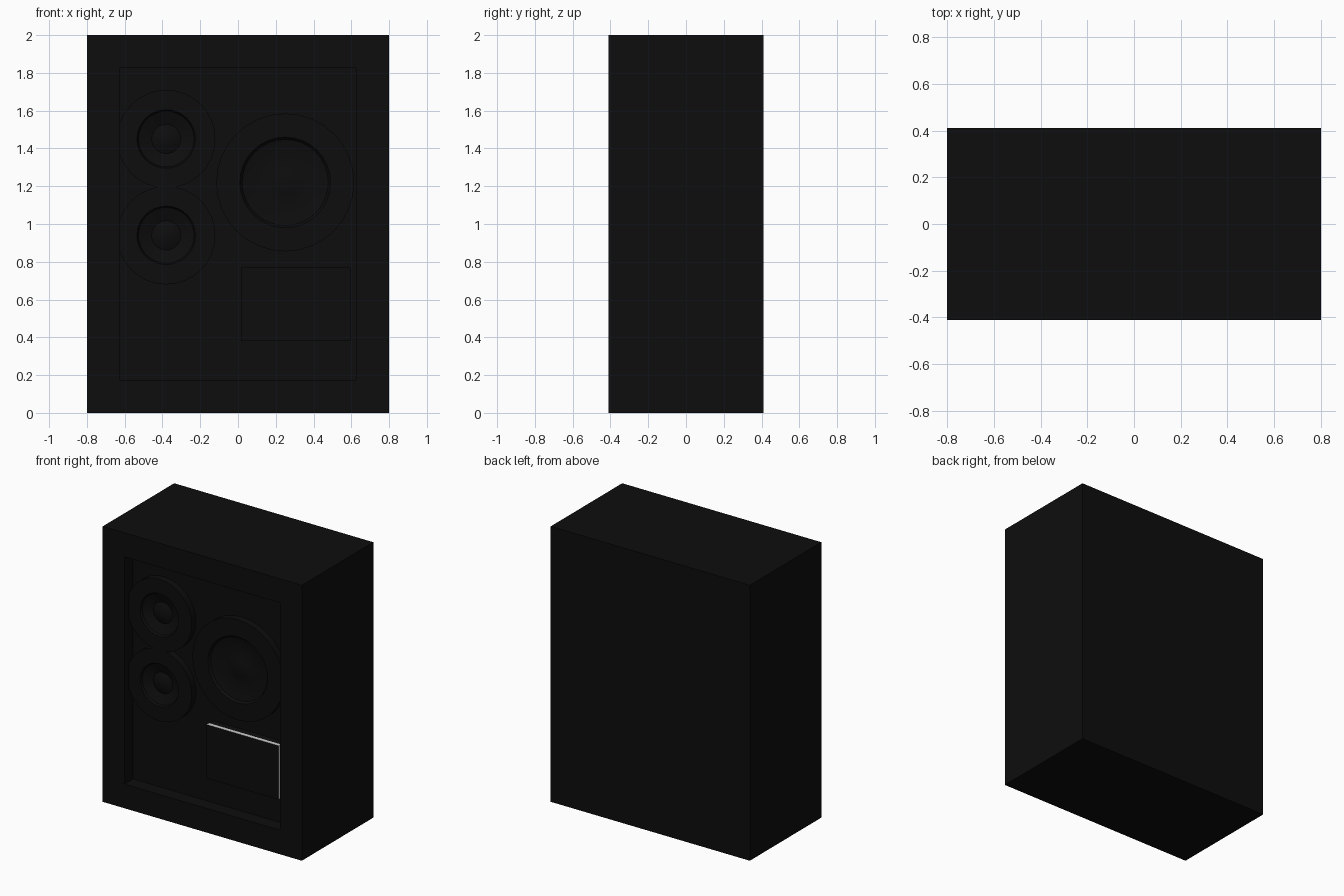
import bpy, bmesh, math

if "Cube" in bpy.data.objects:
    bpy.data.objects.remove(bpy.data.objects["Cube"])

def material(name, v):
    m = bpy.data.materials.new(name)
    m.diffuse_color = (v, v, v, 1)
    m.use_nodes = True
    m.node_tree.nodes["Principled BSDF"].inputs["Base Color"].default_value = m.diffuse_color
    return m

BLACK = material("black", 0.004)
WHITE = material("white", 0.8)

def finish(name, bm, mats):
    bmesh.ops.recalc_face_normals(bm, faces=bm.faces)
    me = bpy.data.meshes.new(name)
    bm.to_mesh(me)
    bm.free()
    for m in mats:
        me.materials.append(m)
    ob = bpy.data.objects.new(name, me)
    bpy.context.collection.objects.link(ob)
    return ob

def box_bm(x0, x1, y0, y1, z0, z1):
    bm = bmesh.new()
    bmesh.ops.create_cube(bm, size=1)
    for v in bm.verts:
        v.co = ((x0 + x1) / 2 + v.co.x * (x1 - x0),
                (y0 + y1) / 2 + v.co.y * (y1 - y0),
                (z0 + z1) / 2 + v.co.z * (z1 - z0))
    bm.normal_update()
    return bm

def front_face(bm):
    return min(bm.faces, key=lambda f: f.calc_center_median().y)

FLOOR = -0.31

# Cabinet with a recessed front panel
bm = box_bm(-0.8, 0.8, -0.41, 0.41, 0, 2)
panel = front_face(bm)
bmesh.ops.inset_region(bm, faces=[panel], thickness=0.175, use_even_offset=True)
panel = min(bm.faces, key=lambda f: (round(f.calc_center_median().y, 3), abs(f.calc_center_median().x)
                                    + abs(f.calc_center_median().z - 1)))
ret = bmesh.ops.extrude_discrete_faces(bm, faces=[panel])
floor = ret["faces"][0]
bmesh.ops.translate(bm, verts=floor.verts, vec=(0, FLOOR + 0.41, 0))
finish("cabinet", bm, [BLACK])

# Speaker: raised ring, sunken cone and centre cap, lathed around y
def speaker(name, x, z, r, r_in, segs=32):
    profile = [(r, FLOOR), (r, -0.36), (r_in, -0.36), (r_in * 0.95, -0.345),
               (r_in * 0.5, -0.318), (r_in * 0.25, -0.335)]
    bm = bmesh.new()
    rings = [[bm.verts.new((x + pr * math.cos(2 * math.pi * i / segs), py,
                            z + pr * math.sin(2 * math.pi * i / segs)))
              for i in range(segs)] for pr, py in profile]
    for a, b in zip(rings, rings[1:]):
        for i in range(segs):
            j = (i + 1) % segs
            bm.faces.new((a[i], a[j], b[j], b[i]))
    tip = bm.verts.new((x, -0.34, z))
    for i in range(segs):
        bm.faces.new((rings[-1][i], rings[-1][(i + 1) % segs], tip))
    ob = finish(name, bm, [BLACK])
    bpy.ops.object.select_all(action='DESELECT')
    ob.select_set(True)
    bpy.context.view_layer.objects.active = ob
    bpy.ops.object.shade_smooth_by_angle(angle=math.radians(30))

speaker("small_speaker_upper", -0.38, 1.45, 0.26, 0.155)
speaker("small_speaker_lower", -0.38, 0.94, 0.26, 0.155)
speaker("large_speaker", 0.25, 1.22, 0.365, 0.24)

# Control plate with dark face and white edges, on a dark mount
bm = box_bm(0.015, 0.595, -0.385, -0.357, 0.38, 0.77)
face = front_face(bm)
for f in bm.faces:
    f.material_index = 0 if f == face else 1
finish("control_plate", bm, [BLACK, WHITE])
finish("plate_mount", box_bm(0.015, 0.595, -0.357, FLOOR, 0.38, 0.77), [BLACK])
